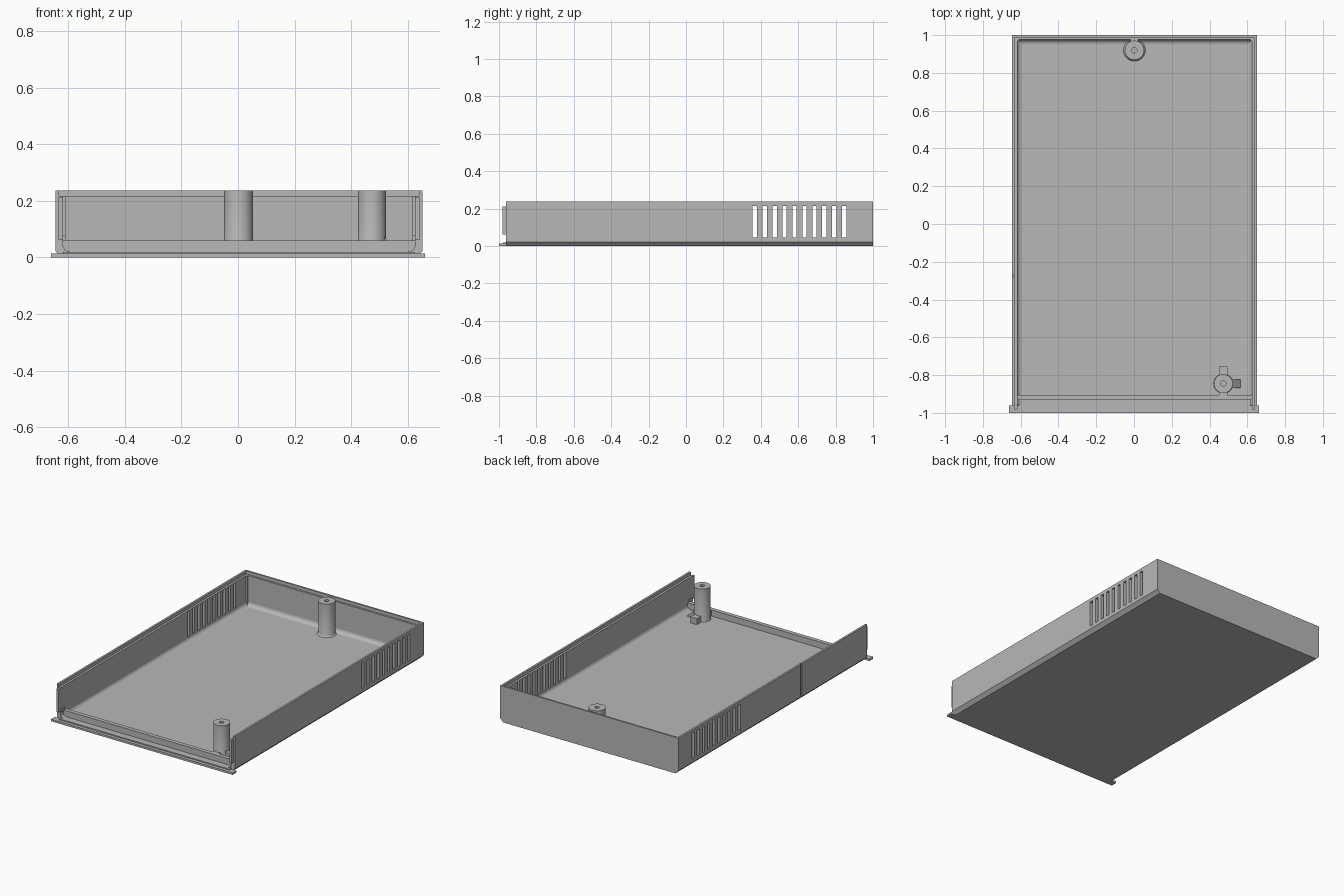
import bpy, bmesh
from math import cos, sin, pi
from mathutils import Vector, Matrix

cube = bpy.data.objects.get("Cube")
if cube:
    bpy.data.objects.remove(cube, do_unlink=True)

mat = bpy.data.materials.new("plain grey plastic")
mat.use_nodes = True
GREY = (0.48, 0.48, 0.48, 1)
mat.diffuse_color = GREY
for node in mat.node_tree.nodes:
    if node.type == 'BSDF_PRINCIPLED':
        node.inputs["Base Color"].default_value = GREY

L, R = -0.645, 0.652        # outer side faces
TOP, STEP = 0.237, 0.216    # rim height and inner ledge height
WALL, LIP = 0.027, 0.013    # wall thickness below and above the ledge
FLOOR, CH = 0.02, 0.022     # floor height and bottom chamfer
BACK = 1.0


def finish(name, bm, smooth=False):
    bmesh.ops.remove_doubles(bm, verts=bm.verts, dist=1e-5)
    bmesh.ops.recalc_face_normals(bm, faces=bm.faces)
    mesh = bpy.data.meshes.new(name)
    bm.to_mesh(mesh)
    bm.free()
    mesh.materials.append(mat)
    obj = bpy.data.objects.new(name, mesh)
    bpy.context.collection.objects.link(obj)
    if smooth:
        bpy.ops.object.select_all(action='DESELECT')
        obj.select_set(True)
        bpy.context.view_layer.objects.active = obj
        bpy.ops.object.shade_smooth_by_angle(angle=0.6)
    return obj


def add_prism(bm, pts, a, b, axis='y'):
    """Extrude a closed section from a to b along one axis."""
    place = {'x': lambda u, v, t: (t, u, v), 'y': lambda u, v, t: (u, t, v)}[axis]
    face = bm.faces.new([bm.verts.new(place(u, v, a)) for u, v in pts])
    out = bmesh.ops.extrude_face_region(bm, geom=[face])
    new = [g for g in out["geom"] if isinstance(g, bmesh.types.BMVert)]
    step = Vector((b - a, 0, 0) if axis == 'x' else (0, b - a, 0))
    bmesh.ops.translate(bm, verts=new, vec=step)
    bm.faces.ensure_lookup_table()


def prism(name, pts, a, b, axis='y', smooth=False):
    bm = bmesh.new()
    add_prism(bm, pts, a, b, axis)
    return finish(name, bm, smooth)


def rect(u0, u1, v0, v1):
    return [(u0, v0), (u1, v0), (u1, v1), (u0, v1)]


def box(name, x0, x1, y0, y1, z0, z1):
    return prism(name, rect(x0, x1, z0, z1), y0, y1)


def arc(cx, cz, r, a0, a1, n=6):
    return [(cx + r * cos(a0 + (a1 - a0) * i / n),
             cz + r * sin(a0 + (a1 - a0) * i / n)) for i in range(n + 1)]


# Floor and side walls: one trough section with rim ledge and rounded inside
fr = 0.025
outer = [(L, TOP), (L, CH), (L + CH, 0), (R - CH, 0), (R, CH), (R, TOP)]
inner = [(R - LIP, TOP), (R - LIP, STEP), (R - WALL, STEP)]
inner += arc(R - WALL - fr, FLOOR + fr, fr, 0, -pi / 2)
inner += arc(L + WALL + fr, FLOOR + fr, fr, -pi / 2, -pi)
inner += [(L + WALL, STEP), (L + LIP, STEP), (L + LIP, TOP)]
shell = prism("tray_shell", outer + inner, -0.962, BACK - 0.012)

# Ventilation slots through both sides, and a shallow seam on one side
bm = bmesh.new()
for i in range(10):
    y = 0.356 + i * 0.0532
    for x in (L, R):
        add_prism(bm, rect(x - 0.06, x + 0.06, 0.046, 0.215), y, y + 0.023)
add_prism(bm, rect(L - 0.02, L + 0.006, 0.028, TOP + 0.02), -0.284, -0.27)
cutter = finish("slot_cutter", bm)
cutter.hide_render = True
mod = shell.modifiers.new("slots", 'BOOLEAN')
mod.operation, mod.solver, mod.object = 'DIFFERENCE', 'EXACT', cutter
graph = bpy.context.evaluated_depsgraph_get()
cut_mesh = bpy.data.meshes.new_from_object(shell.evaluated_get(graph))
shell.modifiers.clear()
shell.data = cut_mesh
bpy.data.objects.remove(cutter, do_unlink=True)

# Back wall: thin outer plate, inner thickness up to the ledge, floor cove
prism("back_wall", outer, BACK - 0.012, BACK)
box("back_wall_ledge", L + LIP, R - LIP, BACK - 0.024, BACK - 0.011, 0.01, STEP)
yb = BACK - 0.024
cove = [(yb + 0.002, FLOOR - 0.002)] + arc(yb - fr, FLOOR + fr, fr, 0, -pi / 2)
prism("back_floor_cove", cove, L + WALL - 0.005, R - WALL + 0.005, 'x', True)

# Rounded vertical corners inside the back
for name, sx, x in (("left_back_corner", -1, R - WALL), ("right_back_corner", 1, L + WALL)):
    box(name, min(x, x + sx * 0.008), max(x, x + sx * 0.008), yb - 0.008, yb + 0.002, FLOOR, STEP)

# Front edge: flange, panel groove and sill
box("front_flange", -0.661, 0.661, -1.0, -0.96, 0, 0.013)
box("front_groove_lip", L + WALL, R - WALL, -0.979, -0.955, 0.005, FLOOR)
box("front_sill", L + WALL - 0.004, R - WALL + 0.004, -0.933, -0.906, 0.01, 0.06)

# Tongues and small catches at the front ends of the side walls
for side, x, s in (("left", R, -1), ("right", L, 1)):
    a, b = sorted((x + s * 0.011, x + s * WALL))
    box(side + "_front_tongue", a, b, -0.981, -0.955, 0.062, 0.212)
    a, b = sorted((x + s * 0.01, x + s * (WALL + 0.008)))
    box(side + "_front_catch", a, b, -0.955, -0.925, 0.058, 0.078)


# Screw posts with blind holes and a small foot
def post(name, x, y, r, foot):
    bm = bmesh.new()
    section = [(0, 0.12), (0.014, 0.12), (0.014, TOP), (r, TOP),
               (r, FLOOR + foot), (r + foot * 0.3, FLOOR + foot * 0.3), (r + foot, FLOOR - 0.002)]
    verts = [bm.verts.new((u, 0, v)) for u, v in section]
    edges = [bm.edges.new(pair) for pair in zip(verts, verts[1:])]
    bmesh.ops.spin(bm, geom=verts + edges, cent=(0, 0, 0), axis=(0, 0, 1),
                   angle=2 * pi, steps=40, use_duplicate=False)
    bmesh.ops.transform(bm, matrix=Matrix.Translation((x, y, 0)), verts=bm.verts)
    return finish(name, bm, True)


post("back_post", 0.002, 0.92, 0.051, 0.01)
box("back_post_web", -0.018, 0.022, 0.965, 0.98, FLOOR, STEP)
px, py = 0.473, -0.845
post("front_post", px, py, 0.05, 0.003)

# Ribs around the front post
box("front_post_back_rib", px - 0.023, px + 0.023, py + 0.04, py + 0.09, 0.015, 0.06)
box("front_post_sill_rib", px - 0.023, px + 0.023, -0.91, py - 0.04, 0.015, 0.06)
wedge = [(px + 0.04, 0.015), (px + 0.09, 0.015), (px + 0.09, 0.025), (px + 0.04, 0.075)]
prism("front_post_side_rib", wedge, py - 0.023, py + 0.023)
